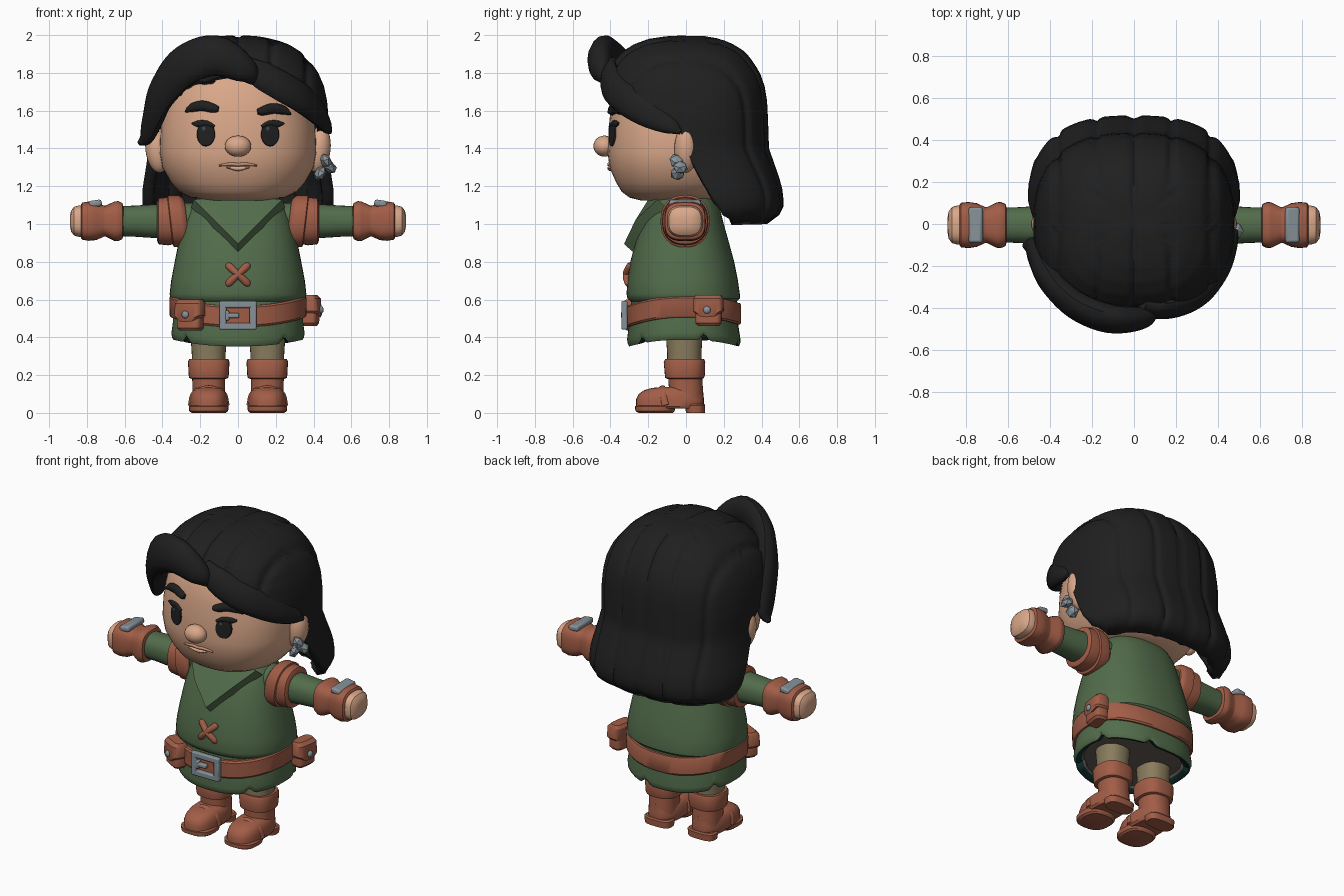
import bpy, bmesh, math
from mathutils import Vector, Matrix

if "Cube" in bpy.data.objects:
    bpy.data.objects.remove(bpy.data.objects["Cube"])

def mat(name, r, g, b):
    m = bpy.data.materials.new(name)
    m.diffuse_color = (r, g, b, 1)
    m.use_nodes = True
    m.node_tree.nodes["Principled BSDF"].inputs["Base Color"].default_value = m.diffuse_color
    return m

SKIN = mat("skin", .70, .39, .25)
LIP = mat("lip", .55, .27, .17)
HAIR = mat("black_hair", .014, .014, .014)
GLINT = mat("eye_glint", .05, .06, .07)
GREEN = mat("green_cloth", .085, .15, .07)
TRIM = mat("dark_green_trim", .006, .03, .03)
LINING = mat("tunic_lining", .13, .11, .095)
LEATHER = mat("leather", .36, .11, .062)
METAL = mat("grey_metal", .24, .285, .315)
KHAKI = mat("khaki_cloth", .25, .2, .11)

def make(name, verts, faces, mats, ids=None, angle=40):
    me = bpy.data.meshes.new(name)
    me.from_pydata([tuple(v) for v in verts], [], faces)
    for m in mats:
        me.materials.append(m)
    if ids:
        for p, i in zip(me.polygons, ids):
            p.material_index = i
    bm = bmesh.new()
    bm.from_mesh(me)
    bmesh.ops.recalc_face_normals(bm, faces=bm.faces)
    bm.to_mesh(me)
    bm.free()
    ob = bpy.data.objects.new(name, me)
    bpy.context.collection.objects.link(ob)
    ob["angle"] = angle
    return ob

def skin_rows(n, rows):
    return [(r*n+i, r*n+(i+1) % n, (r+1)*n+(i+1) % n, (r+1)*n+i)
            for r in range(rows-1) for i in range(n)]

def spow(v, e):
    return math.copysign(abs(v)**e, v)

def loft(name, secs, mats, n=40, p=2.3, f=lambda v: v, dz=lambda r, a: 0, rowmat=None, angle=40):
    """Stack of superellipse rings (z, half width, front y, back y), angle 0 at the front."""
    verts = []
    for r, (z, w, yf, yb) in enumerate(secs):
        for i in range(n):
            a = 2*math.pi*i/n
            verts.append(f(Vector((w*spow(math.sin(a), 2/p),
                                   (yf+yb)/2 - (yb-yf)/2*spow(math.cos(a), 2/p), z + dz(r, a)))))
    faces = skin_rows(n, len(secs))
    ids = [rowmat[k//n] if rowmat else 0 for k in range(len(faces))] + [0, rowmat[-1] if rowmat else 0]
    faces += [tuple(range(n)), tuple(range((len(secs)-1)*n, len(secs)*n))]
    return make(name, verts, faces, mats, ids, angle)

def tube(name, path, m, out, n=14, steps=5, angle=40):
    """Smooth sweep through (x, y, z, half height, half thickness); out gives the thickness direction."""
    P = [Vector(q) for q in path]
    P = [2*P[0]-P[1]] + P + [2*P[-1]-P[-2]]
    pts = []
    for k in range(1, len(P)-2):
        for s in range(steps + (k == len(P)-3)):
            t = s/steps
            a, b, c, d = P[k-1:k+3]
            pts.append(.5*(2*b + (c-a)*t + (2*a-5*b+4*c-d)*t*t + (3*b-a-3*c+d)*t**3))
    verts = []
    for k, q in enumerate(pts):
        c = Vector(q[:3])
        t = (Vector(pts[min(k+1, len(pts)-1)][:3]) - Vector(pts[max(k-1, 0)][:3])).normalized()
        o = Vector(out(c))
        o = (o - t*o.dot(t)).normalized()
        u = t.cross(o)
        for i in range(n):
            a = 2*math.pi*i/n
            verts.append(c + u*math.cos(a)*max(q[3], .004) + o*math.sin(a)*max(q[4], .004))
    faces = skin_rows(n, len(pts)) + [tuple(range(n)), tuple(range(len(verts)-n, len(verts)))]
    return make(name, verts, faces, [m], angle=angle)

def solid(name, kind, loc, size, m, rot=(0, 0, 0), bevel=0, angle=40):
    bm = bmesh.new()
    if kind == "box":
        bmesh.ops.create_cube(bm, size=2)
    elif kind == "ball":
        bmesh.ops.create_uvsphere(bm, u_segments=24, v_segments=14, radius=1)
    else:
        bmesh.ops.create_icosphere(bm, subdivisions=1, radius=1)
    bmesh.ops.scale(bm, vec=size, verts=bm.verts)
    vs = [v.co.copy() for v in bm.verts]
    fs = [tuple(v.index for v in f.verts) for f in bm.faces]
    bm.free()
    ob = make(name, vs, fs, [m], angle=angle)
    ob.location, ob.rotation_euler = loc, rot
    if bevel:
        b = ob.modifiers.new("bevel", "BEVEL")
        b.width, b.segments = bevel, 2
    return ob

def lerp(table, x, c=1):
    for a, b in zip(table, table[1:]):
        if x <= b[0]:
            t = max(0, (x-a[0])/(b[0]-a[0]))
            return a[c] + (b[c]-a[c])*t
    return table[-1][c]

# Head
HEAD = [(1.125, .16, -.24, .14), (1.14, .25, -.30, .2), (1.17, .31, -.34, .25), (1.22, .355, -.37, .29),
        (1.3, .40, -.405, .32), (1.38, .415, -.415, .33), (1.5, .41, -.41, .33), (1.6, .395, -.40, .33),
        (1.7, .37, -.38, .32), (1.8, .32, -.33, .28), (1.9, .2, -.2, .18)]
loft("head", HEAD, [SKIN], 56)

def face_y(x, z):
    w, yf, yb = (lerp(HEAD, z, c) for c in (1, 2, 3))
    return (yf+yb)/2 - (yb-yf)/2*max(0, 1-abs(x/w)**2.3)**(1/2.3)

def decal(name, cx, cz, w, h, m, lift, n=24):
    verts = [(cx, face_y(cx, cz)-lift, cz)]
    for s, l in ((.6, lift), (.92, lift*.9), (1, -.005)):
        for i in range(n):
            a = 2*math.pi*i/n
            x, z = cx+w*s*math.cos(a), cz+h*s*math.sin(a)
            verts.append((x, face_y(x, z)-l, z))
    faces = [(0, i+1, (i+1) % n+1) for i in range(n)] + [tuple(k+1 for k in f) for f in skin_rows(n, 3)]
    make(name, verts, faces, [m])

def stroke(name, pts, m, thick):
    tube(name, [(x, face_y(x, z), z, h, thick) for x, z, h in pts], m, lambda c: (c.x*.5, -1, 0))

for s in (-1, 1):
    decal("eye", s*.17, 1.475, .05, .066, HAIR, .008)
    decal("eye_glint", s*.17-.012, 1.505, .010, .012, GLINT, .011)
    stroke("eyelash", [(s*.125, 1.515, .008), (s*.165, 1.533, .014), (s*.21, 1.53, .018), (s*.24, 1.532, .005)], HAIR, .012)
    b = 1.612 if s < 0 else 1.598
    stroke("eyebrow", [(s*.102, b-.004, .014), (s*.13, b, .024), (s*.185, b+.013, .028),
                       (s*.24, b+.004, .024), (s*.272, b-.014, .008)], HAIR, .024)
    solid("ear", "ball", (s*.428, .0, 1.395), (.062, .062, .125), SKIN, (0, s*.12, 0))
solid("nose", "ball", (0, -.432, 1.412), (.07, .058, .056), SKIN)
stroke("mouth", [(-.1, 1.31, .005), (-.04, 1.317, .009), (0, 1.314, .009), (.04, 1.317, .009), (.1, 1.31, .005)], LIP, .010)
stroke("lower_lip", [(-.06, 1.3, .004), (0, 1.293, .012), (.06, 1.3, .004)], SKIN, .014)
# Earring leaves
for x, y, z, r in ((.465, -.05, 1.335, -.5), (.488, -.03, 1.30, -.8), (.435, -.045, 1.268, .5)):
    solid("earring_leaf", "ico", (x, y, z), (.03, .042, .042), METAL, (.3, r, .3), angle=10)

# Main hair shell: columns run from the crown to a shaped hem
SHAPE = [(.985, .41, -.4, .37), (1.0, .45, -.4, .43), (1.03, .485, -.4, .485), (1.1, .51, -.4, .52),
         (1.2, .505, -.4, .508), (1.3, .485, -.4, .475), (1.4, .475, -.42, .44), (1.55, .48, -.435, .435),
         (1.65, .472, -.435, .43), (1.73, .455, -.43, .417), (1.8, .425, -.415, .392), (1.86, .385, -.385, .355),
         (1.91, .335, -.34, .315), (1.95, .27, -.28, .255), (1.98, .19, -.2, .185), (1.995, .095, -.1, .1), (2.0, .01, 0, .02)]
HEM = [(0, 1.79), (30, 1.75), (60, 1.64), (78, 1.54), (88, 1.49), (91, 1.26), (96, 1.12), (103, 1.045), (118, .995), (180, 1.0)]
N, ROWS = 200, 32
verts = []
for r in range(ROWS):
    for i in range(N):
        a = 2*math.pi*i/N
        edge = lerp(HEM, min(math.degrees(a), 360-math.degrees(a)))
        z = 2 - (2-edge)*(r/(ROWS-1))**1.5
        w, yf, yb = (lerp(SHAPE, z, c) for c in (1, 2, 3))
        e = .8 - .06*max(0, min(1, (1.4-z)/.3))
        x = w*spow(math.sin(a), e)
        y = (yf+yb)/2 - (yb-yf)/2*spow(math.cos(a), e)
        g = sum(math.exp(-((x-c)/.016)**2) for c in (-.37, -.18, 0, .18, .37))
        verts.append((x*(1-.03*g), y*(1-.03*g), z - (.014*g if z > 1.75 else 0)))
hair = make("hair_back", verts, skin_rows(N, ROWS) + [tuple(range(N))], [HAIR], angle=50)
sol = hair.modifiers.new("thickness", "SOLIDIFY")
sol.thickness, sol.offset = .06, -1
# Front locks
radial = lambda c: (c.x, c.y, .1)
tube("left_lock", [(.085, -.42, 1.76, .03, .03), (.03, -.45, 1.82, .075, .055), (-.12, -.45, 1.89, .11, .068),
                   (-.28, -.385, 1.84, .115, .065), (-.4, -.265, 1.7, .11, .06), (-.455, -.165, 1.55, .09, .05),
                   (-.485, -.115, 1.46, .06, .035), (-.525, -.1, 1.425, .012, .012)], HAIR, radial)
tube("right_lock", [(.04, -.38, 1.86, .03, .03), (.11, -.405, 1.8, .075, .04), (.22, -.39, 1.735, .085, .045),
                    (.33, -.33, 1.67, .085, .045), (.42, -.21, 1.59, .075, .04), (.465, -.09, 1.525, .05, .03),
                    (.485, -.03, 1.485, .012, .012)], HAIR, radial)

# Tunic, with a flared skirt and a notched hem
loft("tunic", [(.58, .33, -.28, .26), (.605, .358, -.31, .285), (.63, .362, -.315, .285), (.7, .354, -.31, .275),
               (.8, .335, -.295, .255), (.9, .315, -.268, .228), (1.0, .29, -.235, .2), (1.08, .26, -.2, .18),
               (1.13, .225, -.17, .155), (1.155, .19, -.14, .13)], [GREEN], 48)

def hem(r, a):
    if r in (0, 1):
        return 0
    notch = max(max(0, 1-abs((a-c+math.pi) % (2*math.pi)-math.pi)/.11) for c in (.75, 1.9, 2.9, 4.2, 5.4))
    return .035*notch + .035*math.sin(a)**2

loft("skirt", [(.60, .34, -.29, .27), (.48, .345, -.3, .275), (.39, .352, -.312, .288), (.365, .35, -.308, .287),
               (.352, .341, -.3, .278), (.358, .32, -.28, .257), (.372, .305, -.265, .242), (.385, .295, -.255, .232)],
     [GREEN, TRIM, LINING], 120, dz=hem, rowmat=[0, 0, 0, 0, 1, 1, 2])
# V collar: a bib with a sloping lower edge
def bib(k, dy, dz):
    return [(x*k, y+dy, z+dz) for x, y, z in ((-.235, -.15, 1.13), (-.125, -.268, 1.02), (0, -.328, .895),
                                              (.125, -.268, 1.02), (.235, -.15, 1.13), (0, -.19, 1.145))]
make("collar", bib(1, 0, 0) + bib(1.06, .045, -.042),
     [(0, 1, 5), (1, 2, 5), (2, 3, 5), (3, 4, 5)] + [(i, (i+1) % 6, (i+1) % 6+6, i+6) for i in range(6)]
     + [(6, 7, 11), (7, 8, 11), (8, 9, 11), (9, 10, 11)], [GREEN], angle=25)
# Crossed lace
for s in (-1, 1):
    tube("cross_lace", [(-s*.055, -.3, .675, .012, .012), (-s*.045, -.308, .69, .02, .018), (0, -.315, .733, .018, .02),
                        (s*.045, -.3, .775, .02, .018), (s*.055, -.292, .788, .012, .012)], LEATHER, lambda c: (0, -1, 0))

# Belt, buckle and pouches
sway = lambda r, a: .045*math.sin(a)**2 + .012*(1-math.cos(a))/2
loft("belt", [(.455, .33, -.28, .265), (.455, .355, -.308, .285), (.465, .362, -.316, .292), (.558, .364, -.318, .292),
              (.568, .357, -.31, .286), (.568, .33, -.28, .265)], [LEATHER], 56, dz=sway, angle=35)
for x, z, w, h in ((0, .574, .098, .018), (0, .459, .098, .018), (-.08, .515, .018, .07), (.08, .515, .018, .07),
                   (-.03, .515, .036, .013), (-.058, .515, .012, .026)):
    solid("buckle", "box", (x, -.326, z), (w, .016, h), METAL, bevel=.007)
for x, y, z, turn in ((-.25, -.265, .515, -.5), (.378, .12, .54, 1.42)):
    M = Matrix.Translation((x, y, z)) @ Matrix.Rotation(turn, 4, "Z")
    f = lambda v, M=M: M @ v
    loft("pouch", [(-.08, .055, -.035, .03), (-.065, .068, -.048, .04), (.03, .072, -.05, .04), (.06, .06, -.04, .04)],
         [LEATHER], 24, 4, f, angle=30)
    loft("pouch_flap", [(-.012, .07, -.058, .04), (.0, .08, -.062, .042), (.065, .078, -.056, .042), (.085, .066, -.035, .03)],
         [LEATHER], 24, 4, f, dz=lambda r, a: -.022*max(0, math.cos(a))**6 if r < 2 else 0, angle=30)
    solid("pouch_button", "ball", M @ Vector((0, -.062, .005)), (.02, .014, .02), METAL, (0, 0, turn))

for s in (-1, 1):
    # Arm parts run outwards along x
    def arm(name, prof, m, p=2.3, ang=35, lean=0, s=s):
        loft(name, [(x, h, -w, w) for x, h, w in prof], [m], 32, p,
             lambda v: Vector((s*(v.z+lean*v.x), v.y-.005, v.x+1.015)), angle=ang)
    arm("sleeve", [(.2, .1, .1), (.4, .092, .095), (.55, .082, .085), (.64, .08, .083)], GREEN)
    arm("shoulder_band", [(.27, .11, .11), (.285, .13, .126), (.3, .138, .13), (.355, .138, .13), (.362, .12, .118)],
        LEATHER, lean=.12)
    arm("shoulder_cuff", [(.34, .122, .12), (.37, .128, .122), (.42, .122, .118), (.428, .105, .105), (.428, .08, .08)], LEATHER)
    arm("bracer", [(.607, .075, .08), (.612, .095, .1), (.635, .106, .11), (.655, .104, .108), (.70, .082, .086),
                   (.71, .082, .086), (.75, .1, .104), (.79, .104, .11), (.825, .098, .106), (.832, .088, .096),
                   (.832, .07, .07)], LEATHER, 3)
    arm("hand", [(.78, .08, .085), (.84, .084, .094), (.868, .076, .086), (.884, .055, .065), (.89, .025, .03)], SKIN, 2.8)
    solid("bracer_plate", "box", (s*.755, -.005, 1.108), (.034, .085, .018), METAL, (0, s*.15, 0), bevel=.012)

    # Legs and boots
    def leg(name, secs, m, p=2.3, s=s):
        loft(name, secs, [m], 32, p, lambda v: v + Vector((s*.155, 0, 0)), angle=35)
    leg("trouser_leg", [(.2, .088, -.1, .08), (.32, .09, -.1, .082), (.46, .1, -.11, .09)], KHAKI)
    leg("boot_shaft", [(.04, .09, -.1, .09), (.12, .086, -.09, .09), (.2, .088, -.095, .085)], LEATHER)
    leg("boot_cuff", [(.18, .09, -.1, .085), (.185, .103, -.11, .095), (.2, .106, -.112, .1), (.27, .11, -.118, .102),
                      (.285, .104, -.11, .096), (.285, .085, -.09, .08)], LEATHER, 2.6)
    leg("boot_foot", [(.022, .09, -.25, .09), (.035, .1, -.265, .095), (.07, .1, -.265, .095), (.1, .094, -.25, .092),
                      (.12, .084, -.222, .09), (.132, .07, -.18, .09), (.138, .05, -.12, .09)], LEATHER, 2.6)
    leg("boot_toe_sole", [(0, .09, -.25, -.07), (.01, .103, -.268, -.06), (.035, .105, -.27, -.055), (.04, .095, -.25, -.06)], LEATHER, 2.6)
    leg("boot_heel", [(0, .09, .0, .1), (.04, .095, -.005, .102), (.048, .085, 0, .095)], LEATHER, 3)
    tube("boot_strap", [(s*.155-.1, -.11, .04, .02, .01), (s*.155-.08, -.125, .105, .02, .01), (s*.155, -.13, .134, .02, .01),
                        (s*.155+.08, -.125, .105, .02, .01), (s*.155+.1, -.11, .04, .02, .01)], LEATHER,
         lambda c, s=s: (c.x-s*.155, -.03, .06), n=10)

# Smooth shading with sharp creases
for ob in list(bpy.context.scene.objects):
    bpy.ops.object.select_all(action="DESELECT")
    ob.select_set(True)
    bpy.context.view_layer.objects.active = ob
    bpy.ops.object.shade_smooth_by_angle(angle=math.radians(ob["angle"]))
